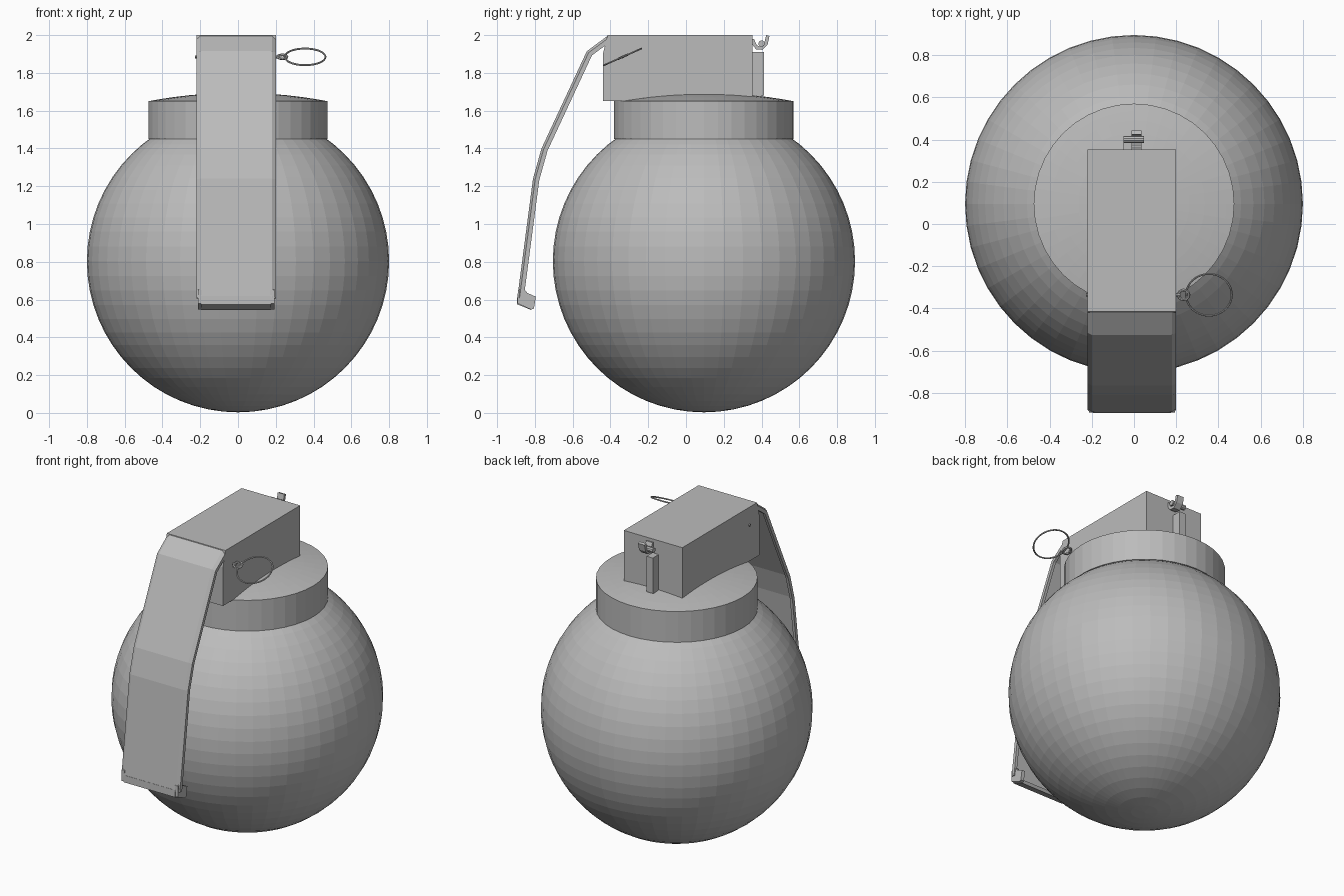
import bpy, bmesh, math
from mathutils import Vector, Matrix

if "Cube" in bpy.data.objects:
    bpy.data.objects.remove(bpy.data.objects["Cube"], do_unlink=True)

GREY = (0.5, 0.5, 0.5, 1)
metal = bpy.data.materials.new("grey_metal")
metal.use_nodes = True
metal.diffuse_color = GREY
metal.node_tree.nodes["Principled BSDF"].inputs["Base Color"].default_value = GREY
CY = 0.095  # body axis


def finish(name, bm):
    bmesh.ops.recalc_face_normals(bm, faces=bm.faces)
    mesh = bpy.data.meshes.new(name)
    bm.to_mesh(mesh)
    bm.free()
    mesh.materials.append(metal)
    obj = bpy.data.objects.new(name, mesh)
    bpy.context.collection.objects.link(obj)
    return obj


def loft(bm, loops, closed=False):
    """Skin a list of point loops; cap the ends unless closed."""
    rows = [[bm.verts.new(p) for p in loop] for loop in loops]
    n = len(rows[0])
    pairs = list(zip(rows, rows[1:])) + ([(rows[-1], rows[0])] if closed else [])
    for a, b in pairs:
        for i in range(n):
            j = (i + 1) % n
            bm.faces.new((a[i], a[j], b[j], b[i]))
    if not closed:
        bm.faces.new(rows[0])
        bm.faces.new(rows[-1])


def extrude_x(name, profile, *spans):
    """Solid with a (y, z) side profile, one copy per x span."""
    bm = bmesh.new()
    for x0, x1 in spans:
        loft(bm, [[(x, y, z) for y, z in profile] for x in (x0, x1)])
    return finish(name, bm)


def lathe(name, profile, segments):
    bm = bmesh.new()
    loops = []
    for r, z in profile:
        angles = [2 * math.pi * i / segments for i in range(segments)]
        loops.append([(r * math.cos(a), CY + r * math.sin(a), z) for a in angles])
    loft(bm, loops)
    return finish(name, bm)


def ring(name, centre, radius, wire, rotation, segments=32):
    bm = bmesh.new()
    loops = []
    for i in range(segments):
        a = 2 * math.pi * i / segments
        loop = []
        for k in range(6):
            b = k * math.pi / 3
            r = radius + wire * math.cos(b)
            p = Vector((r * math.cos(a), r * math.sin(a), wire * math.sin(b)))
            loop.append(rotation @ p + Vector(centre))
        loops.append(loop)
    loft(bm, loops, closed=True)
    return finish(name, bm)


def rod_x(name, x0, x1, y, z, radius):
    circle = [(y + radius * math.cos(i * math.pi / 5), z + radius * math.sin(i * math.pi / 5))
              for i in range(10)]
    return extrude_x(name, circle, (x0, x1))


# Round body
bm = bmesh.new()
bmesh.ops.create_uvsphere(bm, u_segments=48, v_segments=32, radius=0.8,
                          matrix=Matrix.Translation((0, CY, 0.803)))
finish("body", bm)

# Collar with a shallow domed top
dome = [(0.475 * math.cos(t), 1.65 + 0.045 * (1 - math.cos(t) ** 2))
        for t in (i * math.pi / 16 for i in range(8))]
lathe("collar", [(0.475, 1.45)] + dome, 40)

# Head block
extrude_x("head_block", [(-0.415, 2), (0.352, 2), (0.352, 1.65), (-0.44, 1.65), (-0.44, 1.9)],
          (-0.22, 0.2))

# Lever: channel section swept down a bent path
path = [Vector(p) for p in ((-0.41, 2.0), (-0.525, 1.915), (-0.765, 1.4),
                            (-0.81, 1.24), (-0.893, 0.61))]
half = [(0.19, 0), (0.21, 0.012), (0.21, 0.034), (0.192, 0.034), (0.192, 0.018)]
section = half + [(-x, d) for x, d in reversed(half)]


def inward(i):
    """Mitred offset direction at a path point."""
    normals = []
    for a, b in zip(path, path[1:]):
        t = (b - a).normalized()
        normals.append(Vector((-t.y, t.x)))
    near = normals[max(i - 1, 0):i + 1]
    m = sum(near, Vector((0, 0))).normalized()
    return m / m.dot(near[0])


bm = bmesh.new()
loops = []
for i, p in enumerate(path):
    n = inward(i)
    loops.append([(x - 0.01, p.x + n.x * d, p.y + n.y * d) for x, d in section])
loft(bm, loops)
finish("lever", bm)

# Curled lever end: folded lip with two side ears
extrude_x("lever_lip", [(-0.893, 0.62), (-0.895, 0.575), (-0.82, 0.545), (-0.81, 0.562),
                        (-0.872, 0.588), (-0.872, 0.62)], (-0.195, 0.175))
extrude_x("lever_ears", [(-0.89, 0.65), (-0.893, 0.58), (-0.82, 0.547), (-0.805, 0.552),
                         (-0.795, 0.615), (-0.84, 0.635), (-0.86, 0.66)],
          (-0.213, -0.19), (0.17, 0.193))

# Safety pin, its eye and the pull ring
rod_x("safety_pin", -0.228, 0.22, -0.335, 1.885, 0.008)
tilt = Matrix.Rotation(math.radians(24), 3, 'X')
ring("pin_eye", (0.235, -0.335, 1.885), 0.025, 0.007, tilt, 16)
ring("pull_ring", (0.355, -0.335, 1.885), 0.108, 0.005, tilt, 40)

# Rear post with hooked catch and hinge pin
extrude_x("rear_post", [(0.34, 1.91), (0.412, 1.91), (0.412, 1.68), (0.34, 1.66)],
          (-0.05, -0.005))
extrude_x("rear_catch", [(0.345, 1.98), (0.36, 1.98), (0.375, 1.945), (0.395, 1.94),
                         (0.415, 1.96), (0.425, 2.0), (0.442, 1.995), (0.432, 1.95),
                         (0.405, 1.922), (0.37, 1.925), (0.345, 1.96)],
          (-0.012, 0.035))
rod_x("hinge_pin", -0.05, 0.048, 0.4, 1.955, 0.017)
